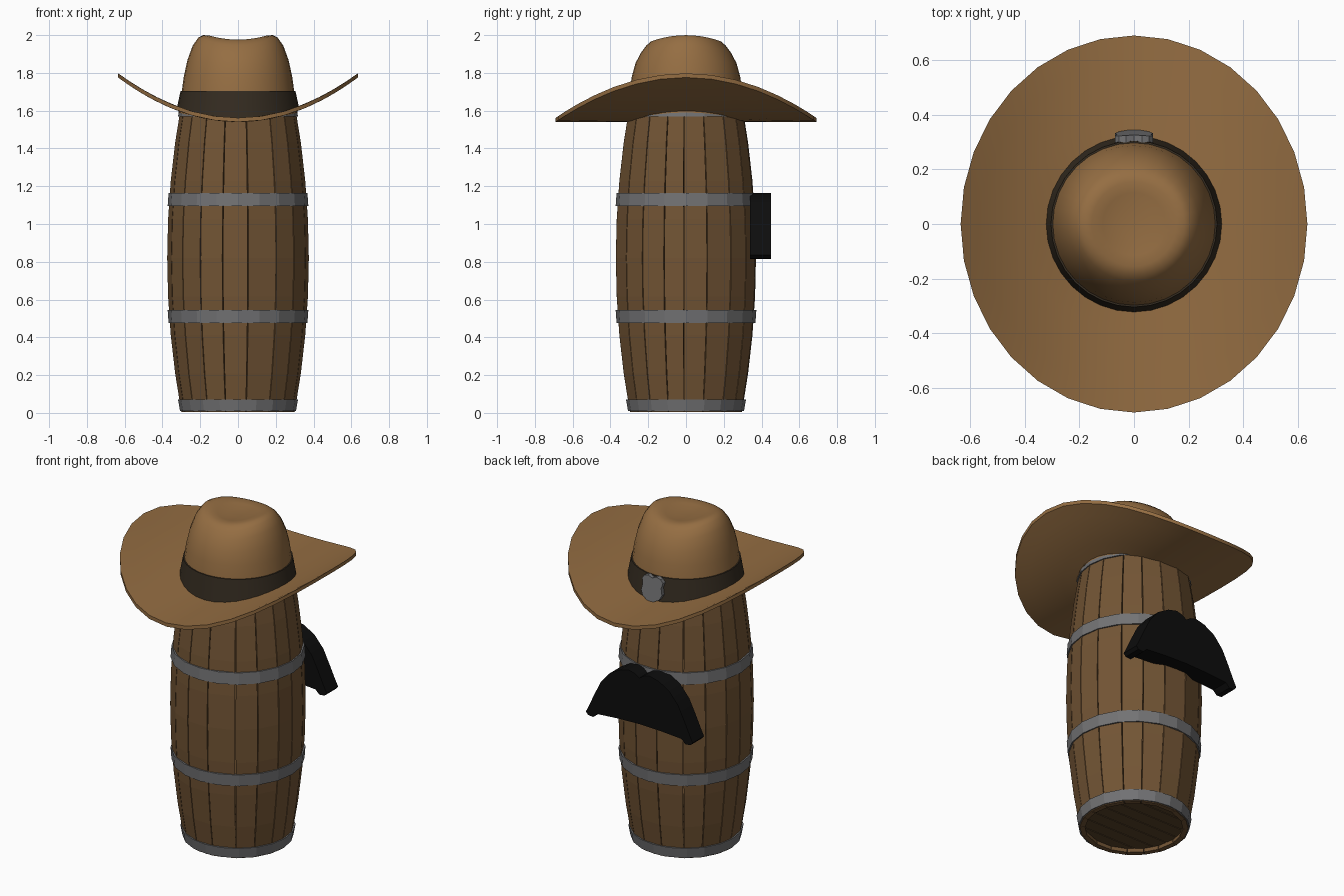
import bpy, bmesh, math, random
from math import sin, cos, pi, sqrt

if "Cube" in bpy.data.objects:
    bpy.data.objects.remove(bpy.data.objects["Cube"])

random.seed(4)


def material(name, rgb):
    m = bpy.data.materials.new(name)
    m.diffuse_color = (*rgb, 1)
    m.use_nodes = True
    m.node_tree.nodes["Principled BSDF"].inputs["Base Color"].default_value = m.diffuse_color
    return m


WOOD = material("barrel_wood", (0.17, 0.09, 0.035))
DARK_WOOD = material("end_wood", (0.10, 0.055, 0.022))
FELT = material("hat_felt", (0.30, 0.155, 0.055))
BAND = material("band_leather", (0.035, 0.025, 0.015))
BLACK = material("black_hair", (0.004, 0.004, 0.004))
IRON = material("iron", (0.17, 0.17, 0.175))


def finish(name, bm, mat, smooth=False):
    bmesh.ops.remove_doubles(bm, verts=bm.verts, dist=1e-5)
    bmesh.ops.recalc_face_normals(bm, faces=bm.faces)
    me = bpy.data.meshes.new(name)
    bm.to_mesh(me)
    bm.free()
    ob = bpy.data.objects.new(name, me)
    bpy.context.collection.objects.link(ob)
    me.materials.append(mat)
    if smooth:
        bpy.context.view_layer.objects.active = ob
        ob.select_set(True)
        bpy.ops.object.shade_smooth_by_angle(angle=math.radians(40))
        ob.select_set(False)
    return ob


def loft(bm, rings, closed=True, wrap=False):
    """Skin a list of equal-length point rings."""
    vs = [[bm.verts.new(p) for p in r] for r in rings]
    if wrap:
        vs.append(vs[0])
    n = len(vs[0])
    for a, b in zip(vs, vs[1:]):
        for i in range(n if closed else n - 1):
            j = (i + 1) % n
            bm.faces.new((a[i], a[j], b[j], b[i]))
    return vs


def circle(r, z, n, sx=1.0):
    return [(r * sx * cos(2 * pi * i / n), r * sin(2 * pi * i / n), z) for i in range(n)]


def prism(bm, outline, axis, lo, hi):
    """Extrude an outline along y or z."""
    put = (lambda p, t: (p[0], t, p[1])) if axis == "y" else (lambda p, t: (p[0], p[1], t))
    a, b = loft(bm, [[put(p, t) for p in outline] for t in (lo, hi)])
    bm.faces.new(a)
    bm.faces.new(b)


def belly(z):
    return 0.30 + 0.075 * (1 - ((z - 0.82) / 0.815) ** 2)


# barrel staves, slightly uneven widths
N = 18
cuts = [2 * pi * (i + random.uniform(-0.16, 0.16)) / N for i in range(N)]
cuts.append(cuts[0] + 2 * pi)
bm = bmesh.new()
for a0, a1 in zip(cuts, cuts[1:]):
    a0, a1 = a0 + 0.006, a1 - 0.006
    rings = []
    for k in range(9):
        z = 0.005 + 1.63 * k / 8
        r = belly(z)
        rings.append([(q * cos(a), q * sin(a), z)
                      for q, a in ((r, a0), (r, a1), (r - 0.03, a1), (r - 0.03, a0))])
    vs = loft(bm, rings)
    bm.faces.new(vs[0])
    bm.faces.new(vs[-1])
finish("barrel_staves", bm, WOOD)

# barrel ends made of planks running along x
for name, z in (("bottom_planks", 0.03), ("top_planks", 1.58)):
    bm = bmesh.new()
    R, count = 0.285, 7
    w = 2 * R / count
    for i in range(count):
        ys = [-R + w * (i + t) for t in (0.03, 0.35, 0.65, 0.97)]
        side = [(sqrt(max(R * R - y * y, 1e-4)), y) for y in ys]
        prism(bm, side + [(-x, y) for x, y in reversed(side)], "z", z, z + 0.03)
    finish(name, bm, DARK_WOOD)

# iron hoops
for name, z0, z1 in (("bottom_hoop", 0.01, 0.072), ("lower_hoop", 0.475, 0.545),
                     ("upper_hoop", 1.095, 1.165), ("top_hoop", 1.568, 1.63)):
    bm = bmesh.new()
    r0, r1 = belly(z0) + 0.006, belly(z1) + 0.006
    loft(bm, [circle(r0, z0, 20), circle(r1, z1, 20),
              circle(r1 - 0.02, z1, 20), circle(r0 - 0.02, z0, 20)], wrap=True)
    finish(name, bm, IRON)


# hat brim, curled up at the sides
def curl(p):
    return (p[0], p[1], p[2] + 0.585 * p[0] ** 2)


radii = [0.30, 0.40, 0.50, 0.60, 0.69]
bm = bmesh.new()
rings = [circle(r, 1.562, 32, 1 - 0.08 * (r - 0.3) / 0.39) for r in radii]
rings += [[(x, y, 1.54) for x, y, _ in ring] for ring in reversed(rings)]
loft(bm, [[curl(p) for p in ring] for ring in rings], wrap=True)
finish("hat_brim", bm, FELT, True)

# hat crown with a crease along the top
profile = [(0.316, 1.55), (0.298, 1.70), (0.287, 1.78), (0.268, 1.85), (0.24, 1.905),
           (0.21, 1.945), (0.185, 1.967), (0.155, 1.976), (0.115, 1.972), (0.06, 1.966)]
bm = bmesh.new()
rings = []
for r, z in profile:
    lift = 0.95 * min(1, max(0, (z - 1.82) / 0.12)) if z > 1.6 else 0.4
    rings.append([(x, y, h + lift * x * x) for x, y, h in circle(r, z, 32)])
vs = loft(bm, rings)
bm.faces.new(vs[-1])
finish("hat_crown", bm, FELT, True)

# hat band
bm = bmesh.new()
low = [curl(p) for p in circle(0.323, 1.555, 32)]
loft(bm, [low, circle(0.304, 1.705, 32), circle(0.292, 1.705, 32),
          [(x * 0.95, y * 0.95, z) for x, y, z in low]], wrap=True)
finish("hat_band", bm, BAND, True)

# shield badge on the band, leaning with it
half = [(0, 1.698), (0.03, 1.708), (0.055, 1.70), (0.07, 1.68), (0.062, 1.65),
        (0.07, 1.61), (0.055, 1.58), (0.025, 1.565), (0, 1.558)]
outline = half + [(-x, z) for x, z in reversed(half[1:-1])]
bm = bmesh.new()
prism(bm, outline, "y", 0.30, 0.325)
for v in bm.verts:
    v.co.y += 0.02 * (1.708 - v.co.z) / 0.15 - 1.2 * v.co.x ** 2
finish("hat_badge", bm, IRON)

# moustache on the back of the barrel
half = [(0, 1.135), (0.03, 1.155), (0.07, 1.165), (0.13, 1.15), (0.20, 1.11), (0.26, 1.04),
        (0.305, 0.95), (0.335, 0.885), (0.36, 0.835), (0.345, 0.818), (0.31, 0.815),
        (0.285, 0.84), (0.15, 0.85), (0, 0.855)]
outline = half + [(-x, z) for x, z in reversed(half[1:-1])]
bm = bmesh.new()
prism(bm, outline, "y", 0.34, 0.45)
finish("moustache", bm, BLACK, True)
